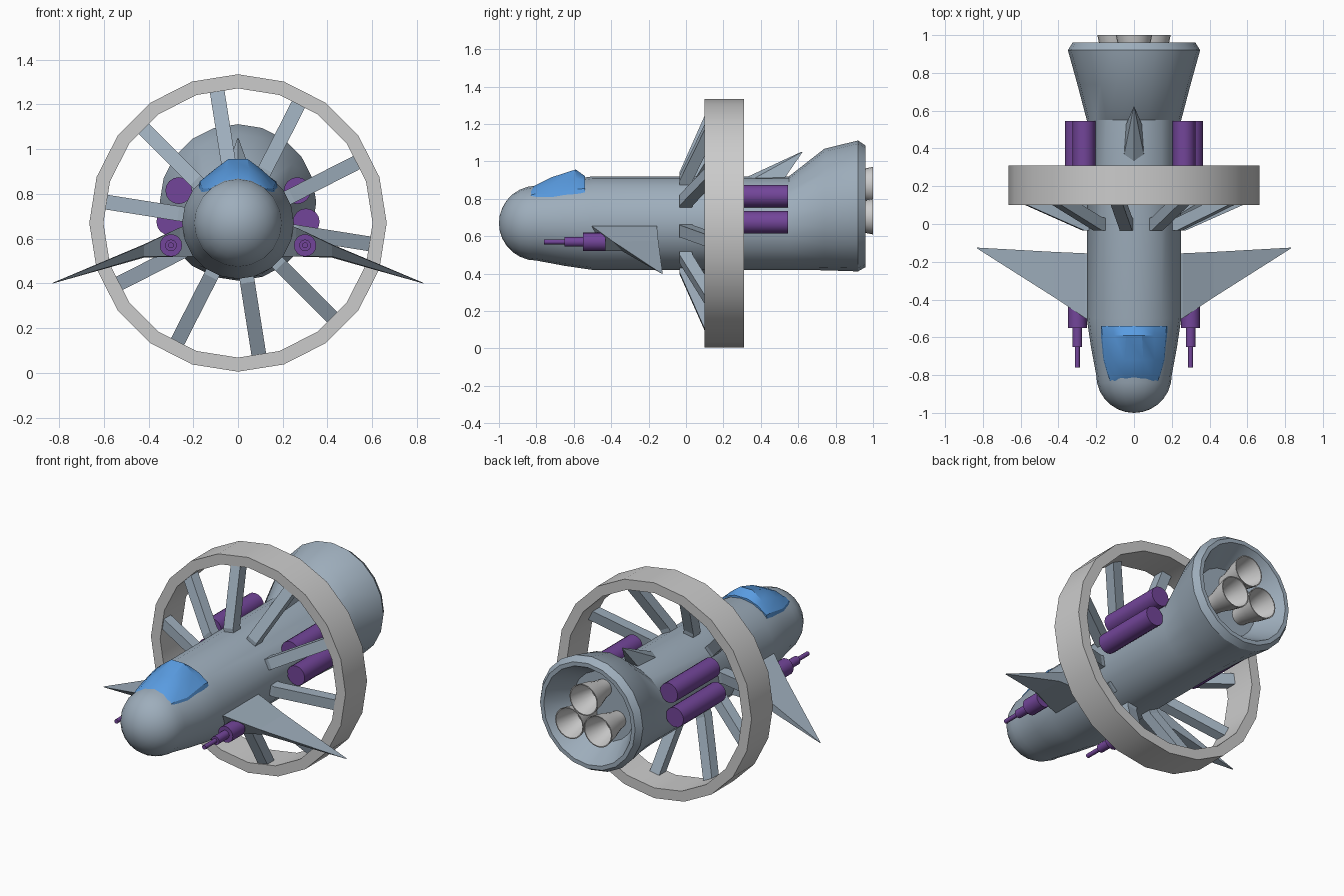
import bpy, bmesh
from math import sin, cos, pi, radians
from mathutils import Matrix, Vector

if "Cube" in bpy.data.objects:
    bpy.data.objects.remove(bpy.data.objects["Cube"])

CZ = 0.67  # height of the main axis


def material(name, rgb):
    m = bpy.data.materials.new(name)
    m.diffuse_color = (*rgb, 1)
    m.use_nodes = True
    m.node_tree.nodes["Principled BSDF"].inputs["Base Color"].default_value = m.diffuse_color
    return m


HULL = material("hull_blue_grey", (0.34, 0.42, 0.50))
PURPLE = material("purple", (0.17, 0.06, 0.32))
GLASS = material("glass_blue", (0.10, 0.33, 0.75))


def loft(name, rings, mat=None, smooth=True, closed=False):
    """Skin a row of equal-count point rings; cap the ends unless closed."""
    bm = bmesh.new()
    rows = [[bm.verts.new(p) for p in r] for r in rings]
    n = len(rows[0])
    pairs = list(zip(rows, rows[1:])) + ([(rows[-1], rows[0])] if closed else [])
    for a, b in pairs:
        for i in range(n):
            j = (i + 1) % n
            bm.faces.new((a[i], a[j], b[j], b[i]))
    if not closed:
        bm.faces.new(rows[0])
        bm.faces.new(rows[-1])
    bmesh.ops.remove_doubles(bm, verts=bm.verts, dist=0.0005)
    bmesh.ops.recalc_face_normals(bm, faces=bm.faces)
    me = bpy.data.meshes.new(name)
    bm.to_mesh(me)
    bm.free()
    ob = bpy.data.objects.new(name, me)
    bpy.context.collection.objects.link(ob)
    if mat:
        me.materials.append(mat)
    if smooth:
        bpy.ops.object.select_all(action='DESELECT')
        ob.select_set(True)
        bpy.context.view_layer.objects.active = ob
        bpy.ops.object.shade_smooth_by_angle(angle=radians(30))
    return ob


def ellipse(y, rx, rz=None, x=0, z=CZ, n=20):
    rz = rx if rz is None else rz
    return [(x + rx * sin(2 * pi * i / n), y, z + rz * cos(2 * pi * i / n)) for i in range(n)]


def lathe(name, profile, x, z, mat=None, n=16):
    return loft(name, [ellipse(y, r, x=x, z=z, n=n) for y, r in profile], mat)


# fuselage: round nose, tube, offset tail flare and hollow engine bay
nose = [ellipse(-0.80 - 0.2 * cos(a), max(0.2 * sin(a), 0.0001))
        for a in (radians(d) for d in (0, 12, 25, 38, 51, 64, 78, 90))]
body = [ellipse(-0.65, 0.228), ellipse(-0.5, 0.25), ellipse(0.55, 0.25),
        ellipse(0.74, 0.30, 0.325, z=0.743), ellipse(0.92, 0.35, z=0.762),
        ellipse(0.96, 0.325, z=0.76), ellipse(0.96, 0.30, z=0.76),
        ellipse(0.80, 0.21, z=0.76)]
loft("fuselage", nose + body, HULL)


# canopy
def arch(y, *half):
    return [(x, y, z) for x, z in half] + [(-x, y, z) for x, z in reversed(half)]


loft("canopy", [
    arch(-0.83, (0.14, 0.77), (0.127, 0.82), (0.10, 0.838), (0.04, 0.85)),
    arch(-0.81, (0.145, 0.77), (0.133, 0.825), (0.10, 0.85), (0.045, 0.87)),
    arch(-0.72, (0.168, 0.78), (0.158, 0.825), (0.11, 0.88), (0.05, 0.915)),
    arch(-0.59, (0.185, 0.79), (0.168, 0.852), (0.105, 0.91), (0.042, 0.957)),
    arch(-0.54, (0.185, 0.79), (0.172, 0.855), (0.11, 0.898), (0.045, 0.922))], GLASS)

# big outer ring
loft("outer_ring", [ellipse(0.10, 0.665), ellipse(0.31, 0.665),
                    ellipse(0.31, 0.602), ellipse(0.10, 0.602)], closed=True)

# ten slanted spokes between hull and ring
for k in range(10):
    rot = Matrix.Rotation(radians(36 * k - 9), 4, 'Y')
    rings = []
    for r, y0, y1 in ((0.23, -0.035, 0.03), (0.27, -0.035, 0.035), (0.605, 0.112, 0.18)):
        quad = [(-0.033, y0, r), (0.033, y0, r), (0.033, y1, r), (-0.033, y1, r)]
        rings.append([rot @ Vector(p) + Vector((0, 0, CZ)) for p in quad])
    loft(f"spoke_{k + 1}", rings, HULL, smooth=False)

# paired parts: wings, guns and pods
for s, side in ((-1, "left"), (1, "right")):
    sections = [
        (0.20, (-0.53, 0.67), (-0.157, 0.67), (-0.157, 0.52), (-0.44, 0.52)),
        (0.26, (-0.497, 0.65), (-0.155, 0.65), (-0.155, 0.52), (-0.42, 0.52)),
        (0.42, (-0.39, 0.572), (-0.148, 0.575), (-0.148, 0.515), (-0.34, 0.52)),
        (0.83, (-0.130, 0.40), (-0.125, 0.402), (-0.125, 0.40), (-0.128, 0.399))]
    loft(f"{side}_wing", [[(s * x, y, z) for y, z in pts] for x, *pts in sections],
         HULL, smooth=False)
    lathe(f"{side}_gun", [(-0.76, 0.007), (-0.76, 0.013), (-0.65, 0.013), (-0.65, 0.026),
                          (-0.55, 0.026), (-0.55, 0.05), (-0.43, 0.05)], s * 0.30, 0.57, PURPLE)
    for label, x, z in (("upper", 0.265, 0.815), ("lower", 0.305, 0.675)):
        lathe(f"{side}_{label}_pod", [(0.13, 0.06), (0.545, 0.06)], s * x, z, PURPLE)

# swept tail fin on top
loft("tail_fin", [
    [(-0.06, 0.33, 0.89), (0, 0.29, 0.90), (0.06, 0.33, 0.89), (0.045, 0.52, 0.90), (-0.045, 0.52, 0.90)],
    [(-0.002, 0.62, 1.05), (0, 0.618, 1.052), (0.002, 0.62, 1.05), (0.001, 0.623, 1.05), (-0.001, 0.623, 1.05)]],
    HULL, smooth=False)

# three hollow rocket nozzles
for k in range(3):
    a = 2 * pi * k / 3
    lathe(f"nozzle_{k + 1}", [(0.79, 0.05), (0.85, 0.06), (0.92, 0.08), (1.0, 0.096),
                              (1.0, 0.09), (0.92, 0.073), (0.85, 0.05)],
          0.113 * sin(a), 0.762 + 0.113 * cos(a), n=20)
